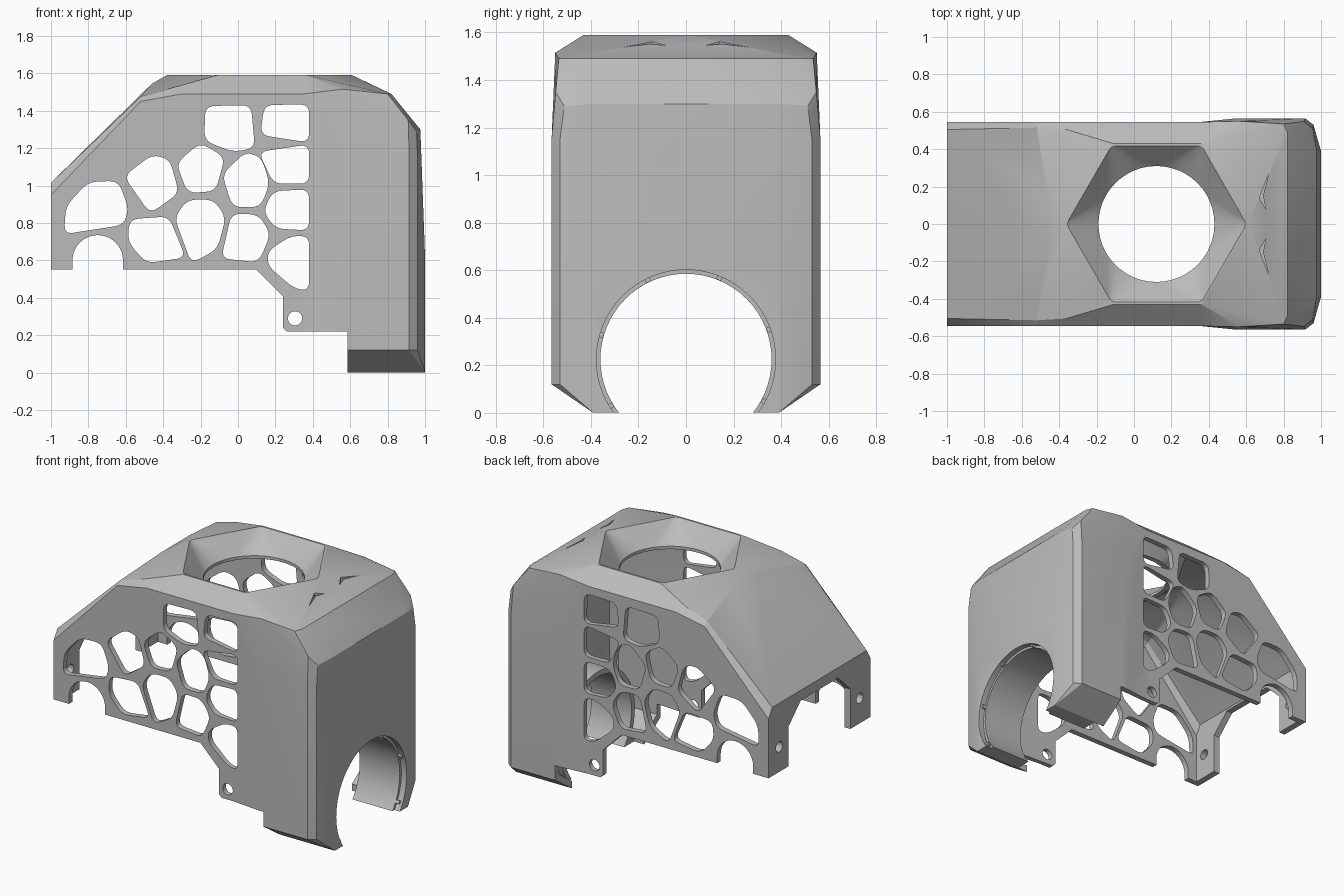
import bpy, bmesh, math
from mathutils import Vector

cube = bpy.data.objects.get("Cube")
if cube:
    bpy.data.objects.remove(cube, do_unlink=True)

grey = bpy.data.materials.new("plain_grey")
grey.use_nodes = True
grey.diffuse_color = (0.5, 0.5, 0.5, 1)
grey.node_tree.nodes["Principled BSDF"].inputs["Base Color"].default_value = (0.5, 0.5, 0.5, 1)


def finish(name, bm):
    """Turn a bmesh into a linked object."""
    bmesh.ops.recalc_face_normals(bm, faces=bm.faces[:])
    mesh = bpy.data.meshes.new(name)
    bm.to_mesh(mesh)
    bm.free()
    obj = bpy.data.objects.new(name, mesh)
    bpy.context.scene.collection.objects.link(obj)
    return obj


def hull(name, points):
    """Convex solid around a few corner points."""
    bm = bmesh.new()
    for p in sorted(set(points)):
        bm.verts.new(p)
    bmesh.ops.convex_hull(bm, input=bm.verts[:])
    bmesh.ops.delete(bm, geom=[v for v in bm.verts if not v.link_faces], context='VERTS')
    return finish(name, bm)


def prisms(name, outlines, axis, low, high):
    """Extrude flat outlines along one axis, all in one mesh."""
    place = {'x': lambda a, b, t: (t, a, b),
             'y': lambda a, b, t: (a, t, b),
             'z': lambda a, b, t: (a, b, t)}[axis]
    bm = bmesh.new()
    for outline in outlines:
        bottom = [bm.verts.new(place(a, b, low)) for a, b in outline]
        top = [bm.verts.new(place(a, b, high)) for a, b in outline]
        bm.faces.new(bottom)
        bm.faces.new(top)
        for i in range(len(outline)):
            bm.faces.new((bottom[i - 1], bottom[i], top[i], top[i - 1]))
    return finish(name, bm)


def circle(a, b, radius, n=32, start=0.0, sweep=math.tau):
    return [(a + radius * math.cos(start + sweep * i / n),
             b + radius * math.sin(start + sweep * i / n)) for i in range(n)]


def rounded(outline, radius=0.05, steps=5):
    """Round every corner of an outline with a small curve."""
    pts = [Vector(p) for p in outline]
    result = []
    for i, p in enumerate(pts):
        before, after = pts[i - 1] - p, pts[(i + 1) % len(pts)] - p
        a = p + before.normalized() * min(radius, before.length * 0.42)
        b = p + after.normalized() * min(radius, after.length * 0.42)
        for k in range(steps + 1):
            t = k / steps
            q = a * (1 - t) ** 2 + p * 2 * t * (1 - t) + b * t * t
            result.append((q.x, q.y))
    return result


def both_sides(points):
    return [(x, s * y if y else 0.0, z) for x, y, z in points for s in (-1, 1)]


def volume(mesh):
    bm = bmesh.new()
    bm.from_mesh(mesh)
    size = bm.calc_volume(signed=True)
    bm.free()
    return size


def combine(target, tool, operation):
    """Bake a boolean with the first solver that gives a sound solid."""
    tool.hide_render = True
    mod = target.modifiers.new(tool.name, 'BOOLEAN')
    mod.operation = operation
    mod.object = tool
    old, extra = volume(target.data), volume(tool.data)
    low, high = (old, old + extra) if operation == 'UNION' else (max(old - extra, old * 0.05), old)
    baked = None
    for solver in ('MANIFOLD', 'EXACT', 'FLOAT'):
        mod.solver = solver
        graph = bpy.context.evaluated_depsgraph_get()
        mesh = bpy.data.meshes.new_from_object(target.evaluated_get(graph))
        if low - 0.001 <= volume(mesh) <= high + 0.001:
            baked = mesh
            break
    target.modifiers.remove(mod)
    if baked:
        target.data = baked
    bpy.data.objects.remove(tool, do_unlink=True)


# Outer corners of the sloped body and of the bulged end block (one half each)
body = [(-1, 0.545, 0.2), (-1, 0.545, 0.95), (-1, 0.505, 1.015),
        (-0.52, 0.545, 1.45), (-0.52, 0.515, 1.475), (-0.3, 0.545, 1.49),
        (-0.36, 0.505, 1.52), (-0.46, 0.15, 1.545),
        (-0.38, 0.0, 1.59), (-0.11, 0.43, 1.59), (0.36, 0.43, 1.59),
        (0.36, 0.545, 1.49), (0.36, 0.545, 0.2)]
block = [(0.35, 0.39, 0), (0.35, 0.545, 0.12), (0.35, 0.545, 1.49), (0.35, 0.43, 1.59),
         (0.37, 0.43, 1.59), (0.61, 0, 1.59), (0.56, 0.55, 1.515),
         (0.55, 0.565, 1.16), (0.55, 0.565, 0.12),
         (0.8, 0.535, 1.49), (0.82, 0.49, 1.49), (0.91, 0.548, 1.35),
         (0.915, 0.565, 1.16), (0.915, 0.565, 0.12),
         (0.975, 0.4, 1.3), (0.955, 0.512, 1.29), (0.96, 0.53, 1.15), (0.96, 0.53, 0.12),
         (1, 0.39, 0.62), (1, 0.39, 0)]


def body_inside(p):
    x, y, z = p
    x = -0.955 if x == -1 else (0.46 if x == 0.36 else x)
    return (x, y * 0.93, z - 0.055 if z > 0.5 else -0.1)


def block_inside(p):
    x, y, z = p
    x = 0.2 if x == 0.35 else (x - 0.04 if x > 0.7 else x)
    return (x, y * 0.93, z - 0.055 if z > 1 else (z + 0.03 if z < 0.2 else z))


# Hollow shell
shell = hull("shell", both_sides(body))
combine(shell, hull("block", both_sides(block)), 'UNION')
combine(shell, hull("body_cavity", both_sides(map(body_inside, body))), 'DIFFERENCE')
combine(shell, hull("block_cavity", both_sides(map(block_inside, block))), 'DIFFERENCE')

# Six-sided funnel in the roof, narrowing to a round opening
mid = 0.12


def funnel(name, hex_radius, hex_z, round_radius, round_z):
    ring = [(a, b, hex_z) for a, b in circle(mid, 0, hex_radius, 6)]
    ring += [(a, b, round_z) for a, b in circle(mid, 0, round_radius, 48)]
    return hull(name, ring)


combine(shell, funnel("funnel_boss", 0.485, 1.57, 0.345, 1.45), 'UNION')
combine(shell, funnel("funnel_cut", 0.5025, 1.61, 0.31, 1.47), 'DIFFERENCE')
combine(shell, prisms("round_opening", [circle(mid, 0, 0.31, 48)], 'z', 1.3, 1.5), 'DIFFERENCE')

# Round duct through the end wall, with a stepped rim and a clear space behind it
duct_z = 0.225
duct_back = 0.66
combine(shell, prisms("duct_clearance", [[(-0.385, -1), (0.385, -1), (0.385, 0.3), (-0.385, 0.3)]],
                      'x', 0.5, duct_back), 'DIFFERENCE')
combine(shell, prisms("duct", [circle(0, duct_z, 0.395, 64)], 'x', duct_back, 0.97), 'UNION')
combine(shell, prisms("duct_bore", [circle(0, duct_z, 0.36, 64)], 'x', 0.4, 1.2), 'DIFFERENCE')
combine(shell, prisms("duct_rim", [circle(0, duct_z, 0.377, 64)], 'x', 0.96, 1.2), 'DIFFERENCE')
combine(shell, prisms("ground_trim", [[(-2, -1), (2, -1), (2, 0.001), (-2, 0.001)]],
                      'y', -1, 1), 'DIFFERENCE')

# Stepped lower edge with an arch near the open end
arch = circle(-0.75, 0.6, 0.135, 20, math.pi, -math.pi) + [(-0.615, 0.6)]
lower = [(-1.2, 0.55), (-0.885, 0.55)] + arch + [
    (-0.615, 0.55), (0.1, 0.55), (0.24, 0.41), (0.24, 0.24), (0.26, 0.22),
    (0.585, 0.22), (0.585, -0.4), (-1.2, -0.4)]
combine(shell, prisms("lower_trim", [lower], 'y', -1, 1), 'DIFFERENCE')

# Open end between two corner posts
half = [(0.33, 0.3), (0.33, 0.82), (0.2, 0.945)]
opening = half + [(-y, z) for y, z in reversed(half)]
combine(shell, prisms("end_opening", [opening], 'x', -1.2, -0.9), 'DIFFERENCE')
combine(shell, prisms("post_holes", [circle(s * 0.43, 0.72, 0.035, 20) for s in (-1, 1)],
                      'x', -1.2, -0.9), 'DIFFERENCE')

# Organic cell openings through both side walls
cells = [
    [(-.175, 1.425), (.07, 1.43), (.09, 1.2), (-.03, 1.18), (-.18, 1.24)],
    [(.14, 1.43), (.38, 1.435), (.38, 1.23), (.12, 1.27)],
    [(.11, 1.18), (.38, 1.22), (.38, 1.01), (.19, 1.01)],
    [(-.33, 1.12), (-.2, 1.23), (-.07, 1.15), (-.12, .97), (-.27, .96)],
    [(-.085, 1.06), (.04, 1.18), (.125, 1.15), (.17, 1.01), (.12, .885), (-.03, .885)],
    [(-.61, 1.05), (-.46, 1.165), (-.365, 1.14), (-.315, .96), (-.47, .85)],
    [(-.93, .74), (-.92, .89), (-.8, 1.02), (-.64, 1.025), (-.585, .88), (-.61, .79)],
    [(-.34, .83), (-.27, .925), (-.13, .925), (-.065, .83), (-.11, .66), (-.25, .585)],
    [(.185, .97), (.38, .98), (.38, .76), (.2, .77), (.135, .86)],
    [(-.58, .82), (-.37, .835), (-.28, .615), (-.49, .585), (-.59, .7)],
    [(-.035, .85), (.11, .845), (.175, .74), (.11, .59), (-.09, .61)],
    [(.16, .65), (.28, .73), (.38, .73), (.38, .44), (.3, .45), (.16, .57)],
]
combine(shell, prisms("side_cells", [rounded(c) for c in cells], 'y', -1, 1), 'DIFFERENCE')
combine(shell, prisms("tab_holes", [circle(0.305, 0.29, 0.038, 24)], 'y', -1, 1), 'DIFFERENCE')

# Pair of slits in the roof beside the funnel tip
slits = [[(0.72, s * 0.27), (0.67, s * 0.14), (0.705, s * 0.08), (0.69, s * 0.15)]
         for s in (-1, 1)]
combine(shell, prisms("roof_slits", slits, 'z', 1.5, 1.7), 'DIFFERENCE')

# Small clips bridging the duct rim
clip_outlines = []
for turn in range(-30, 211, 48):
    arc = dict(n=4, start=math.radians(turn), sweep=0.08)
    clip_outlines.append(circle(0, duct_z, 0.379, **arc) + circle(0, duct_z, 0.361, **arc)[::-1])
clips = prisms("duct_rim_clips", clip_outlines, 'x', 0.955, 0.985)

for obj in (shell, clips):
    obj.data.materials.clear()
    obj.data.materials.append(grey)
    bpy.ops.object.select_all(action='DESELECT')
    obj.select_set(True)
    bpy.context.view_layer.objects.active = obj
    bpy.ops.object.shade_smooth_by_angle(angle=math.radians(18))
